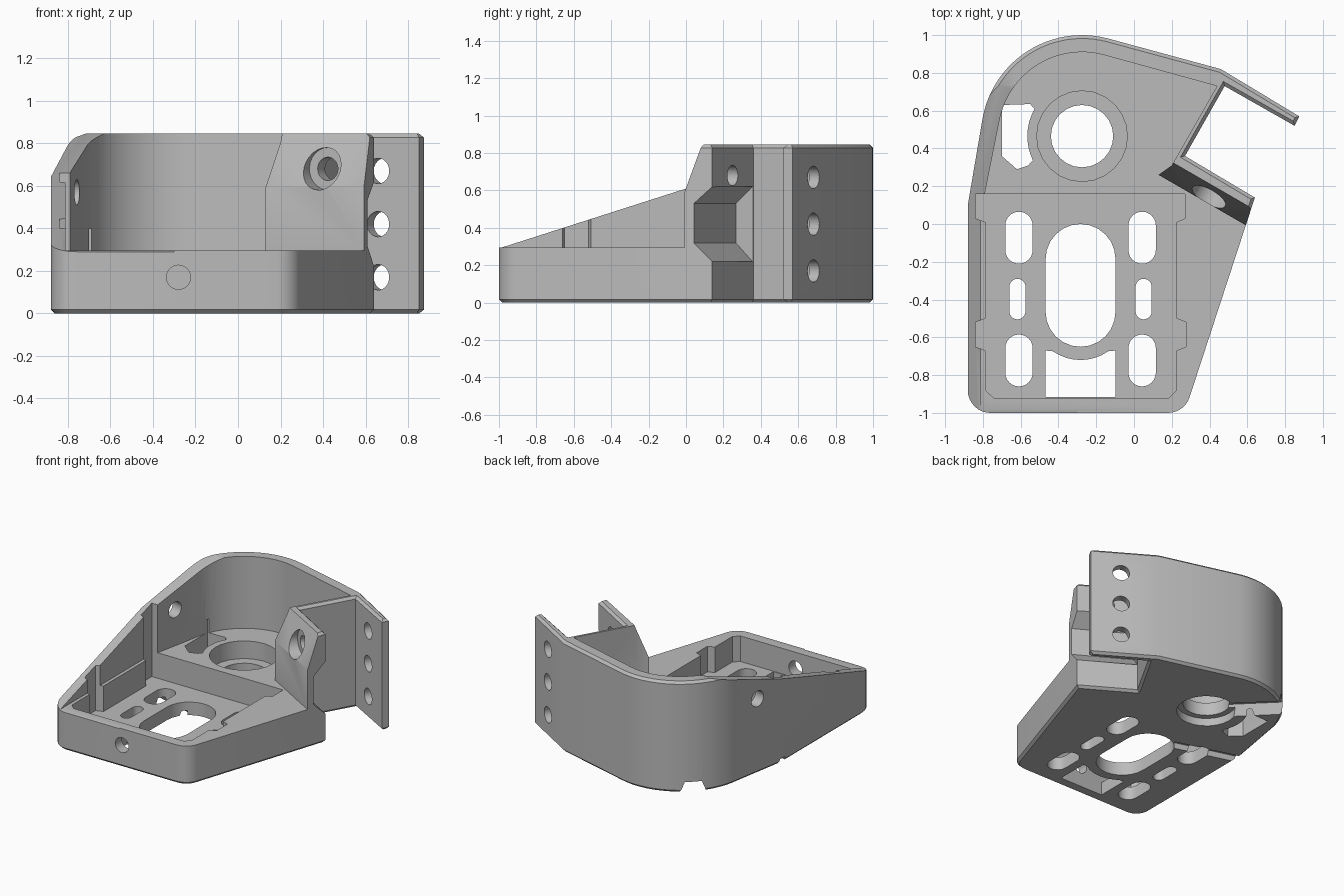
import bpy, bmesh
from math import cos, sin, radians
from mathutils import Matrix, Vector

cube = bpy.data.objects.get("Cube")
if cube:
    bpy.data.objects.remove(cube, do_unlink=True)

grey = bpy.data.materials.new("plain grey")
grey.use_nodes = True
grey.diffuse_color = (0.5, 0.5, 0.5, 1)
grey.node_tree.nodes["Principled BSDF"].inputs["Base Color"].default_value = (0.5, 0.5, 0.5, 1)

Z = Vector((0, 0, 1))
N = Vector((0.5, 0.866, 0)).normalized()   # direction through the mounting pad
U = N.cross(Z)                             # direction along the mounting pad


def arc(cx, cy, r, a0, a1, steps=12):
    angles = [radians(a0 + (a1 - a0) * i / steps) for i in range(steps + 1)]
    return [(cx + r * cos(a), cy + r * sin(a)) for a in angles]


def prism(name, pts, lo, hi, matrix=None, bevel=0):
    bm = bmesh.new()
    low = [bm.verts.new((x, y, lo)) for x, y in pts]
    high = [bm.verts.new((x, y, hi)) for x, y in pts]
    caps = [bm.faces.new(low), bm.faces.new(high)]
    for i in range(len(pts)):
        j = (i + 1) % len(pts)
        bm.faces.new((low[i], low[j], high[j], high[i]))
    bmesh.ops.recalc_face_normals(bm, faces=bm.faces[:])
    if bevel:
        rim = [e for f in caps for e in f.edges]
        bmesh.ops.bevel(bm, geom=rim, offset=bevel, segments=1, affect='EDGES')
    if matrix:
        bm.transform(matrix)
    mesh = bpy.data.meshes.new(name)
    bm.to_mesh(mesh)
    bm.free()
    mesh.materials.append(grey)
    ob = bpy.data.objects.new(name, mesh)
    bpy.context.collection.objects.link(ob)
    return ob


def frame(x, y, z, origin=(0, 0, 0)):
    m = Matrix((x, y, z)).transposed().to_4x4()
    m.translation = origin
    return m


def cut(pts, lo, hi, matrix=None):
    tool = prism("cutter", pts, lo, hi, matrix)
    tool.hide_render = True
    mod = body.modifiers.new("cut", 'BOOLEAN')
    mod.operation, mod.solver, mod.object = 'DIFFERENCE', 'EXACT', tool
    bpy.ops.object.modifier_apply(modifier=mod.name)
    bpy.data.objects.remove(tool, do_unlink=True)


def bore(origin, axis, r, lo, hi):
    axis = Vector(axis).normalized()
    side = axis.orthogonal().normalized()
    cut(arc(0, 0, r, 0, 345, 23), lo, hi, frame(side, axis.cross(side), axis, origin))


def slot(cx, y0, y1, w):
    r = w / 2
    cut(arc(cx, y1 - r, r, 0, 180) + arc(cx, y0 + r, r, 180, 360), -0.1, 0.25)


# Outer block with chamfered rims
RING = (-0.275, 0.465)
outline = (arc(-0.76, -0.88, 0.12, 180, 270, 8) + arc(0.18, -0.88, 0.12, -90, -18, 7)
           + [(0.64, 0.14), (0.27, 0.36), (0.48, 0.73), (0.85, 0.52), (0.875, 0.57), (0.46, 0.82)]
           + arc(*RING, 0.535, 75, 170, 24) + [(-0.88, 0.1)])
body = prism("bracket_body", outline, 0, 0.845, bevel=0.018)
bpy.context.view_layer.objects.active = body
body.select_set(True)

# Open space above the floor, bounded by the rear wall and the pad
cut([(-0.81, -1.2), (1, -1.2), (1, -0.2425), (0.13, 0.26), (0.2, 0.31), (0.44, 0.73)]
    + arc(*RING, 0.445, 75, 170, 24) + [(-0.79, 0.16), (-0.81, 0.05)], 0.295, 1.2)

# Sloping top of the side wall
cut([(-1.1, 0.258), (0.9, 0.898), (0.9, 1.3), (-1.1, 1.3)], -1.2, -0.3,
    frame(Vector((0, 1, 0)), Z, Vector((1, 0, 0))))

# Front tray with notched sides
cut([(-0.745, -0.92), (-0.785, -0.88), (-0.785, -0.67), (-0.84, -0.65), (-0.84, -0.52),
     (-0.785, -0.5), (-0.785, 0.01), (-0.84, 0.03), (-0.84, 0.16), (0.27, 0.16),
     (0.27, 0.03), (0.225, 0.01), (0.225, -0.5), (0.275, -0.52), (0.275, -0.65),
     (0.225, -0.67), (0.225, -0.88), (0.185, -0.92)], 0.1, 1.2)

# Pad: leaning front face, grooved back, counterbored hole
along_pad = frame(N, Z, U)
cut([(0.1, 0.58), (0.285, 0.58), (0.39, 0.86), (0.1, 0.86)], -0.1, 0.7, along_pad)
cut([(0.6, 0.22), (0.442, 0.22), (0.34, 0.32), (0.34, 0.53), (0.442, 0.62), (0.6, 0.62)],
    0.056, 0.7, along_pad)
pad_hole = U * 0.271 + Z * 0.68
bore(pad_hole, N, 0.1, 0.1, 0.375)
bore(pad_hole, N, 0.055, 0.2, 0.55)

# Holes in the rear flange, front wall and side wall
for z in (0.17, 0.42, 0.67):
    bore((0.68, 0.665, z), N, 0.06, -0.12, 0.12)
bore((-0.28, -1, 0.17), (0, 1, 0), 0.057, -0.1, 0.2)
bore((-0.8, 0.33, 0.57), (-0.985, 0.17, 0), 0.06, -0.2, 0.2)

# Stepped round opening and its curved side slot
bore((*RING, 0), Z, 0.24, 0.16, 0.5)
bore((*RING, 0), Z, 0.165, -0.1, 0.3)
bore((*RING, 0), Z, 0.21, -0.1, 0.06)
cut([(-0.7, 0.36), (-0.7, 0.63), (-0.55, 0.635)] + arc(*RING, 0.29, 150, 206, 8)
    + [(-0.56, 0.31), (-0.62, 0.29)], -0.1, 0.4)

# Floor slots, mirrored about the tray's middle
for side in (-1, 1):
    x = -0.283 + side * 0.326
    slot(x, -0.21, 0.065, 0.145)
    slot(x + side * 0.008, -0.505, -0.29, 0.085)
    slot(x, -0.86, -0.585, 0.145)
slot(-0.283, -0.65, 0.0, 0.37)
cut([(-0.468, -0.915), (-0.468, -0.67)] + arc(-0.283, -0.465, 0.255, 235, 305, 8)
    + [(-0.098, -0.67), (-0.098, -0.915)], -0.1, 0.25)

# Channels under the floor
ridge = [(-0.1, -0.02), (-0.06, 0.08), (0.06, 0.08), (0.1, -0.02)]
for start, way, size, length in (((*RING, 0), (-1, 1, 0), 1, 0.7),
                                 ((-0.4, -0.05, 0), (-0.96, 0.28, 0), 0.45, 0.6)):
    way = Vector(way).normalized()
    cut([(x * size, y * size) for x, y in ridge], 0, length, frame(Z.cross(way), Z, way, start))

bpy.ops.object.shade_smooth_by_angle(angle=radians(25))
